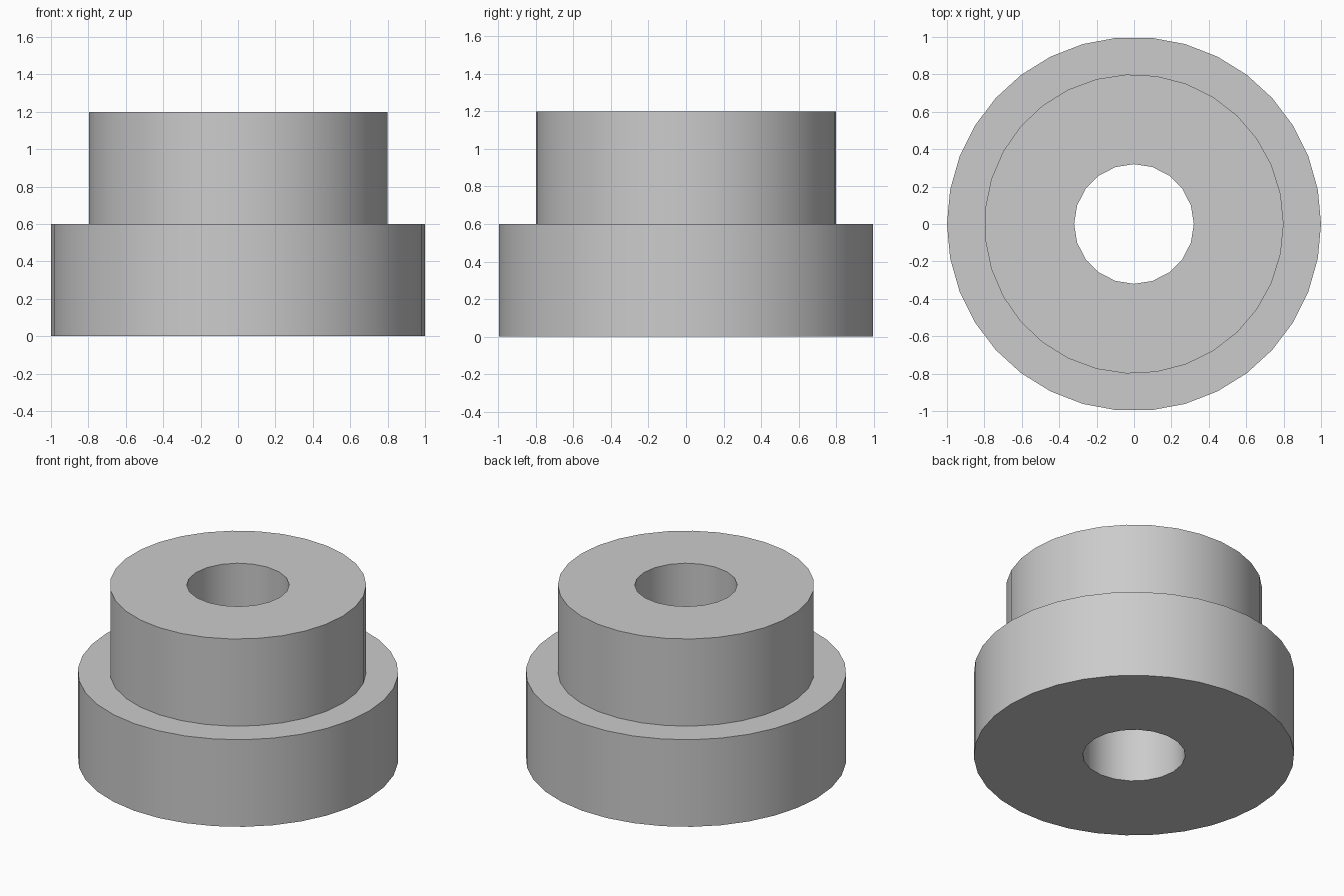
import bpy
import math

cube = bpy.data.objects.get("Cube")
if cube:
    bpy.data.objects.remove(cube, do_unlink=True)

# Single plain grey material
GREY = (0.60, 0.60, 0.60, 1.0)
grey = bpy.data.materials.new("plain grey")
grey.use_nodes = True
grey.diffuse_color = GREY
grey.node_tree.nodes["Principled BSDF"].inputs["Base Color"].default_value = GREY


def cylinder(name, sides, radius, bottom, top):
    """Upright cylinder with its first corner on the +x axis."""
    bpy.ops.mesh.primitive_cylinder_add(
        vertices=sides, radius=radius, depth=top - bottom,
        location=(0, 0, (bottom + top) / 2))
    obj = bpy.context.object
    obj.name = obj.data.name = name
    # The primitive starts on +y, so turn it a quarter clockwise
    obj.rotation_euler.z = -math.pi / 2
    bpy.ops.object.transform_apply(location=True, rotation=True, scale=True)
    obj.data.materials.append(grey)
    return obj


def combine(target, tool, operation):
    """Apply a boolean to the target and discard the tool."""
    mod = target.modifiers.new(operation.lower(), 'BOOLEAN')
    mod.operation = operation
    mod.solver = 'EXACT'
    mod.object = tool
    bpy.ops.object.select_all(action='DESELECT')
    target.select_set(True)
    bpy.context.view_layer.objects.active = target
    bpy.ops.object.modifier_apply(modifier=mod.name)
    bpy.data.objects.remove(tool, do_unlink=True)


# Wide base flange, narrower hub above it, and a through bore
bushing = cylinder("flanged_bushing", 34, 1.0, 0.0, 0.6)
combine(bushing, cylinder("hub", 31, 0.8, 0.3, 1.2), 'UNION')
combine(bushing, cylinder("bore_cutter", 20, 0.32, -0.2, 1.4), 'DIFFERENCE')

# Smooth round walls, crisp rims
bpy.ops.object.shade_smooth_by_angle(angle=math.radians(30))
